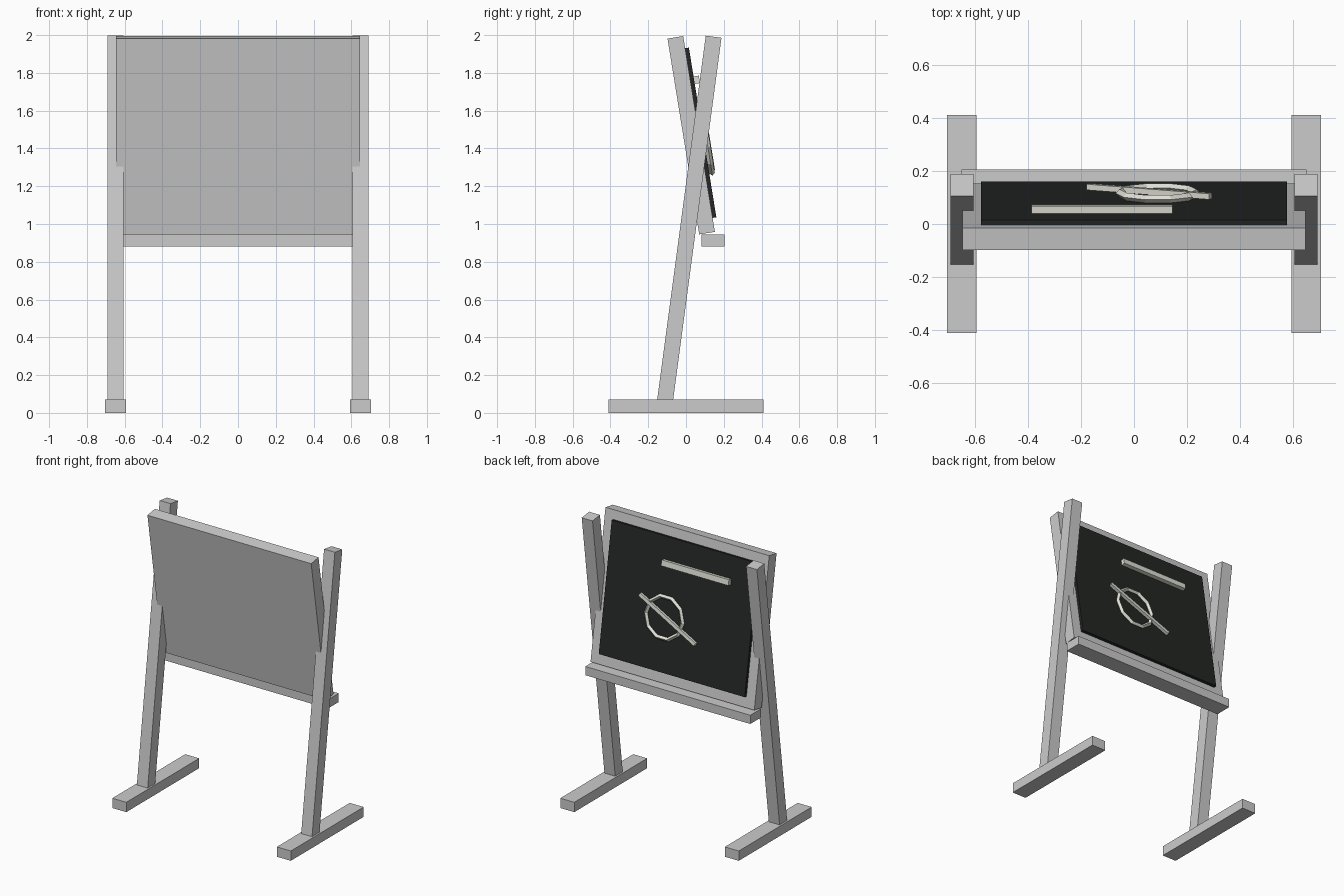
import bpy, bmesh
from math import radians, pi
from mathutils import Matrix

if "Cube" in bpy.data.objects:
    bpy.data.objects.remove(bpy.data.objects["Cube"])

T, R = Matrix.Translation, Matrix.Rotation


def material(name, colour):
    m = bpy.data.materials.new(name)
    m.diffuse_color = (*colour, 1)
    m.use_nodes = True
    m.node_tree.nodes["Principled BSDF"].inputs["Base Color"].default_value = m.diffuse_color
    return m


def add(name, bm, matrix, mat=None):
    me = bpy.data.meshes.new(name)
    bmesh.ops.recalc_face_normals(bm, faces=bm.faces[:])
    bm.to_mesh(me)
    bm.free()
    ob = bpy.data.objects.new(name, me)
    bpy.context.collection.objects.link(ob)
    ob.matrix_world = matrix
    if mat:
        me.materials.append(mat)
    return ob


def box(name, size, matrix, mat=None):
    bm = bmesh.new()
    bmesh.ops.create_cube(bm, size=1, matrix=Matrix.Diagonal((*size, 1)))
    return add(name, bm, matrix, mat)


def ring(name, major, minor, n, k, matrix, mat):
    # low-poly ring lying in the local XZ plane
    bm = bmesh.new()
    loops = []
    for i in range(n):
        turn = R(2 * pi * i / n, 4, 'Y')
        loops.append([bm.verts.new((turn @ T((major, 0, 0)) @ R(2 * pi * j / k, 4, 'Z')
                                    @ T((minor, 0, 0))).translation) for j in range(k)])
    for i in range(n):
        a, b = loops[i], loops[(i + 1) % n]
        for j in range(k):
            bm.faces.new((a[j], a[(j + 1) % k], b[(j + 1) % k], b[j]))
    return add(name, bm, matrix, mat)


slate = material("slate", (0.017, 0.02, 0.018))
chalk = material("chalk", (0.75, 0.75, 0.68))

# feet and leaning posts on both sides
lean = R(radians(-7.6), 4, 'X')
for side, s in (("left", -1), ("right", 1)):
    box(side + "_foot", (0.11, 0.82, 0.07), T((s * 0.648, 0, 0.035)))
    box(side + "_post", (0.085, 0.084, 1.96), T((s * 0.6475, 0.0165, 1.02)) @ lean)

# board leaning the opposite way, with a raised writing surface on the back
board = T((0, 0.0275, 1.47)) @ R(radians(9.2), 4, 'X')
box("board", (1.29, 0.084, 1.05), board)
box("writing_surface", (1.15, 0.03, 0.91), board @ T((0, 0.047, 0.005)), slate)

# chalk marks: bar, ring and diagonal stroke
box("chalk_bar", (0.53, 0.03, 0.04), board @ T((-0.12, 0.075, 0.285)), chalk)
ring("chalk_ring", 0.145, 0.015, 10, 4, board @ T((0.09, 0.077, -0.077)), chalk)
box("chalk_stroke", (0.515, 0.022, 0.024),
    board @ T((0.057, 0.084, -0.077)) @ R(radians(-26), 4, 'Y'), chalk)

# chalk ledge below the board
box("ledge", (1.3, 0.122, 0.062), T((0, 0.144, 0.913)))
